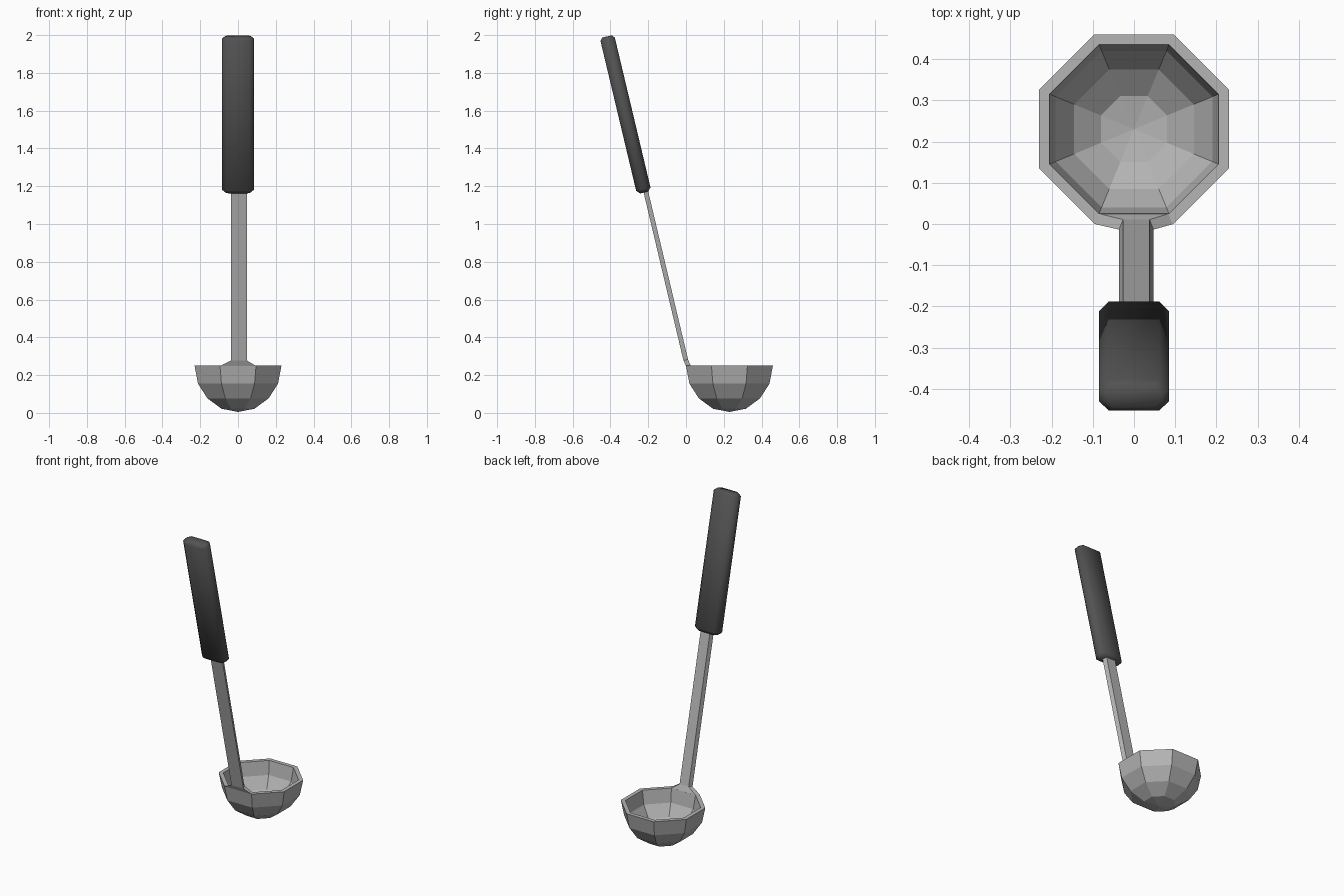
import bpy, bmesh, math
from mathutils import Vector

if "Cube" in bpy.data.objects:
    bpy.data.objects.remove(bpy.data.objects["Cube"])

TILT = math.atan(0.237)                      # backward lean of the handle
SIDE = Vector((0, math.cos(TILT), math.sin(TILT)))   # thickness direction


def material(name, v):
    m = bpy.data.materials.new(name)
    m.diffuse_color = (v, v, v, 1)
    m.use_nodes = True
    m.node_tree.nodes["Principled BSDF"].inputs["Base Color"].default_value = m.diffuse_color
    return m


steel = material("steel grey", 0.46)
rubber = material("dark grip grey", 0.085)


def loft(name, rings, mat, cap=True):
    """Skin a list of rings; a one-point ring becomes a pole."""
    bm = bmesh.new()
    vr = [[bm.verts.new(p) for p in r] for r in rings]
    for a, b in zip(vr, vr[1:]):
        n = max(len(a), len(b))
        for i in range(n):
            j = (i + 1) % n
            if len(b) == 1:
                bm.faces.new((a[i], a[j], b[0]))
            elif len(a) == 1:
                bm.faces.new((a[0], b[j], b[i]))
            else:
                bm.faces.new((a[i], a[j], b[j], b[i]))
    if cap:
        bm.faces.new(vr[0])
        bm.faces.new(vr[-1])
    bmesh.ops.recalc_face_normals(bm, faces=bm.faces)
    me = bpy.data.meshes.new(name)
    bm.to_mesh(me)
    bm.free()
    me.materials.append(mat)
    ob = bpy.data.objects.new(name, me)
    bpy.context.collection.objects.link(ob)
    return ob


# Bowl: eight-sided shell, outer profile up to the rim and back down inside
def octagon(apothem, z):
    if apothem == 0:
        return [(0, 0.23, z)]
    r = apothem / math.cos(math.pi / 8)
    return [(r * math.cos(a), 0.23 + r * math.sin(a), z)
            for a in (math.pi / 8 + i * math.pi / 4 for i in range(8))]


profile = [(0, 0.005), (0.087, 0.022), (0.162, 0.077), (0.212, 0.155), (0.23, 0.25),
           (0.205, 0.25), (0.19, 0.165), (0.145, 0.095), (0.08, 0.046), (0, 0.031)]
loft("bowl", [octagon(r, z) for r, z in profile], steel, cap=False)


# Stem: flared foot on the front rim, then a slim trapezoid bar
def bar(z):
    c = Vector((0.0055, 0.065 - 0.237 * z, z))
    return [c + Vector((x, 0, 0)) + SIDE * t for x, t in
            ((-0.042, -0.0125), (0.042, -0.0125), (0.032, 0.0125), (-0.032, 0.0125))]


foot = [(-0.095, 0, 0.249), (0.095, 0, 0.249), (0.085, 0.025, 0.249), (-0.085, 0.025, 0.249)]
loft("stem", [foot, bar(0.28), bar(1.2)], steel)


# Grip: chamfered bar with tapered ends
def grip_ring(z, w, d, c):
    o = Vector((0, 0.056 - 0.238 * z, z))
    pts = ((-w, -d + c), (-w + c, -d), (w - c, -d), (w, -d + c),
           (w, d - c), (w - c, d), (-w + c, d), (-w, d - c))
    return [o + Vector((x, 0, 0)) + SIDE * t for x, t in pts]


grip = loft("grip", [grip_ring(1.167, 0.064, 0.022, 0.015), grip_ring(1.185, 0.085, 0.039, 0.024),
                     grip_ring(1.978, 0.085, 0.039, 0.024), grip_ring(1.993, 0.068, 0.026, 0.018)], rubber)
bpy.context.view_layer.objects.active = grip
grip.select_set(True)
bpy.ops.object.shade_smooth_by_angle(angle=math.radians(50))
